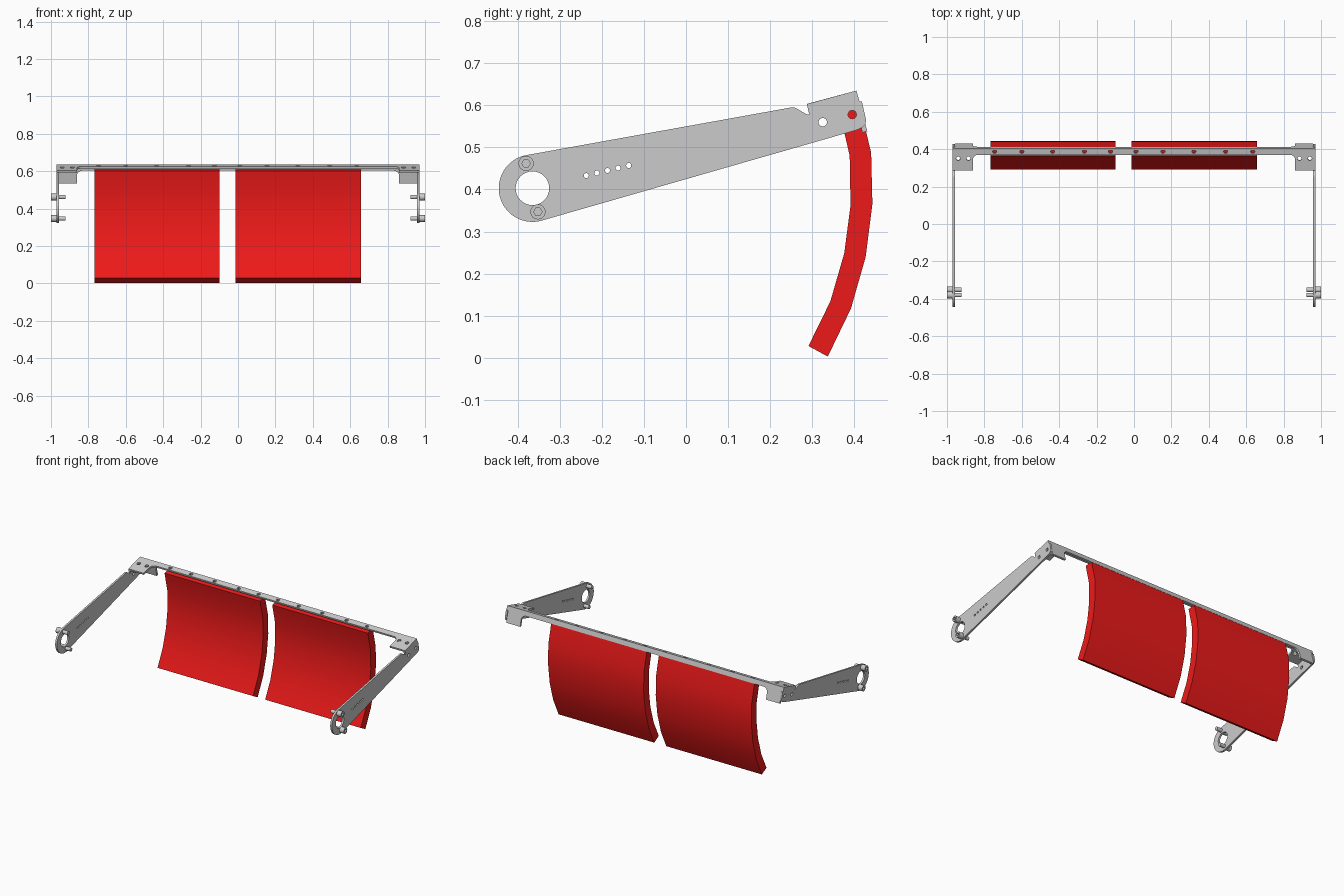
import bpy, bmesh
from math import sin, cos, radians, pi
from mathutils import Matrix, Vector

if "Cube" in bpy.data.objects:
    bpy.data.objects.remove(bpy.data.objects["Cube"])

T = 0.012                    # sheet thickness
TILT = radians(15)
EDGE = Vector((0, 0.405, 0.635))                    # top rear bend line
FWD = Vector((0, -cos(TILT), -sin(TILT)))           # along the top plate, to the front
DOWN = Vector((0, sin(TILT), -cos(TILT)))           # along the rear flange, downwards
X, Y, Z = Vector((1, 0, 0)), Vector((0, 1, 0)), Vector((0, 0, 1))


def arc(cx, cy, r, a0=0, a1=360, n=24):
    """Points on an arc; a full circle leaves out the repeated end point."""
    full = a1 - a0 == 360
    return [(cx + r * cos(radians(a0 + (a1 - a0) * i / n)),
             cy + r * sin(radians(a0 + (a1 - a0) * i / n)))
            for i in range(n if full else n + 1)]


def plate(name, loops, thick, origin, u, v):
    """Flat sheet: first loop is the outline, the others are holes."""
    cu = bpy.data.curves.new(name, 'CURVE')
    cu.dimensions, cu.fill_mode, cu.extrude = '2D', 'BOTH', thick / 2
    for pts in loops:
        sp = cu.splines.new('POLY')
        sp.points.add(len(pts) - 1)
        for p, (a, b) in zip(sp.points, pts):
            p.co = (a, b, 0, 1)
        sp.use_cyclic_u = True
    tmp = bpy.data.objects.new(name + "_tmp", cu)
    bpy.context.collection.objects.link(tmp)
    dg = bpy.context.evaluated_depsgraph_get()
    me = bpy.data.meshes.new_from_object(tmp.evaluated_get(dg))
    bpy.data.objects.remove(tmp)
    n = u.cross(v)
    m = Matrix((u, v, n)).transposed().to_4x4()
    m.translation = origin
    me.transform(m)
    bm = bmesh.new()
    bm.from_mesh(me)
    bmesh.ops.remove_doubles(bm, verts=bm.verts, dist=1e-5)
    bmesh.ops.recalc_face_normals(bm, faces=bm.faces)
    return finish(name, bm)


def finish(name, bm):
    me = bpy.data.meshes.new(name)
    bm.to_mesh(me)
    bm.free()
    ob = bpy.data.objects.new(name, me)
    bpy.context.collection.objects.link(ob)
    bpy.ops.object.select_all(action='DESELECT')
    ob.select_set(True)
    bpy.context.view_layer.objects.active = ob
    bpy.ops.object.shade_smooth_by_angle(angle=radians(30))
    return ob


def bridge_outline(start, mid, end, half=0.958, inner=0.862, r=0.03):
    """Long strip with deeper tabs at both ends and rounded inner corners."""
    fillet = arc(inner - r, mid + r, r, 0, -90, 8)
    right = [(half, start), (half, end), (inner, end)] + fillet
    return right + [(-a, b) for a, b in reversed(right)]


# Side arms with pivot ring, adjustment holes and upturned end
arm = (arc(-0.365, 0.403, 0.08, 100, 286, 32)
       + [(0.405, 0.541), (0.418, 0.547), (0.426, 0.554), (0.428, 0.565),
          (0.418, 0.609), (0.412, 0.610), (0.405, 0.635), (0.287, 0.603),
          (0.293, 0.578), (0.286, 0.579), (0.264, 0.592), (0.258, 0.595), (0.25, 0.595)])
arm_holes = [arc(-0.365, 0.403, 0.04, n=32), arc(0.325, 0.56, 0.01), arc(0.395, 0.578, 0.01)]
arm_holes += [arc(-0.237 + 0.0252 * i, 0.433 + 0.006 * i, 0.006, n=16) for i in range(5)]

for side, s in (("left", -1), ("right", 1)):
    plate(side + "_arm", [arm] + arm_holes, T, X * s * 0.964, Y, Z)
    # Socket-head bolts beside the pivot ring
    for i, (y, z) in enumerate(((-0.38, 0.462), (-0.352, 0.347))):
        tag = f"{side}_bolt_{i + 1}"
        plate(tag + "_head", [arc(y, z, 0.018), arc(y, z, 0.01, n=6)], 0.03,
              X * s * 0.985, Y, Z)
        plate(tag + "_shank", [arc(y, z, 0.0115)], 0.06, X * s * 0.953, Y, Z)

# Crossbar: tilted top plate with panel holes and corner holes
panel_x = (-0.745, -0.6, -0.435, -0.265, -0.125, 0.01, 0.155, 0.32, 0.49, 0.635)
top_holes = [arc(x, 0.018, 0.011) for x in panel_x]
top_holes += [arc(x, 0.057, 0.011) for x in (-0.94, -0.885, 0.885, 0.94)]
plate("crossbar_top", [bridge_outline(T, 0.036, 0.122)] + top_holes, T,
      EDGE + DOWN * T / 2, X, FWD)

# Crossbar: rear flange, deeper at the corners
plate("crossbar_rear_flange", [bridge_outline(0, 0.03, 0.1)], T,
      EDGE + FWD * T / 2, X, DOWN)

# Curved red hanging panels
red = bpy.data.materials.new("red_panel")
red.diffuse_color = (0.85, 0.01, 0.01, 1)
red.use_nodes = True
red.node_tree.nodes["Principled BSDF"].inputs["Base Color"].default_value = red.diffuse_color
outer = [(0.410, 0.613), (0.440, 0.487), (0.443, 0.366), (0.427, 0.240), (0.392, 0.117), (0.337, 0.003)]
inner = [(0.291, 0.028), (0.343, 0.134), (0.376, 0.248), (0.391, 0.362), (0.389, 0.480), (0.361, 0.602)]
for name, x0, x1 in (("left_panel", -0.768, -0.098), ("right_panel", -0.013, 0.657)):
    bm = bmesh.new()
    a, b = ([bm.verts.new((x, y, z)) for y, z in outer + inner] for x in (x0, x1))
    k = len(a)
    for i in range(k):
        j = (i + 1) % k
        bm.faces.new((a[i], a[j], b[j], b[i]))
    for ring in (a, b):
        for i in range(k // 2 - 1):
            bm.faces.new((ring[i], ring[i + 1], ring[k - 2 - i], ring[k - 1 - i]))
    bmesh.ops.recalc_face_normals(bm, faces=bm.faces)
    finish(name, bm).data.materials.append(red)
